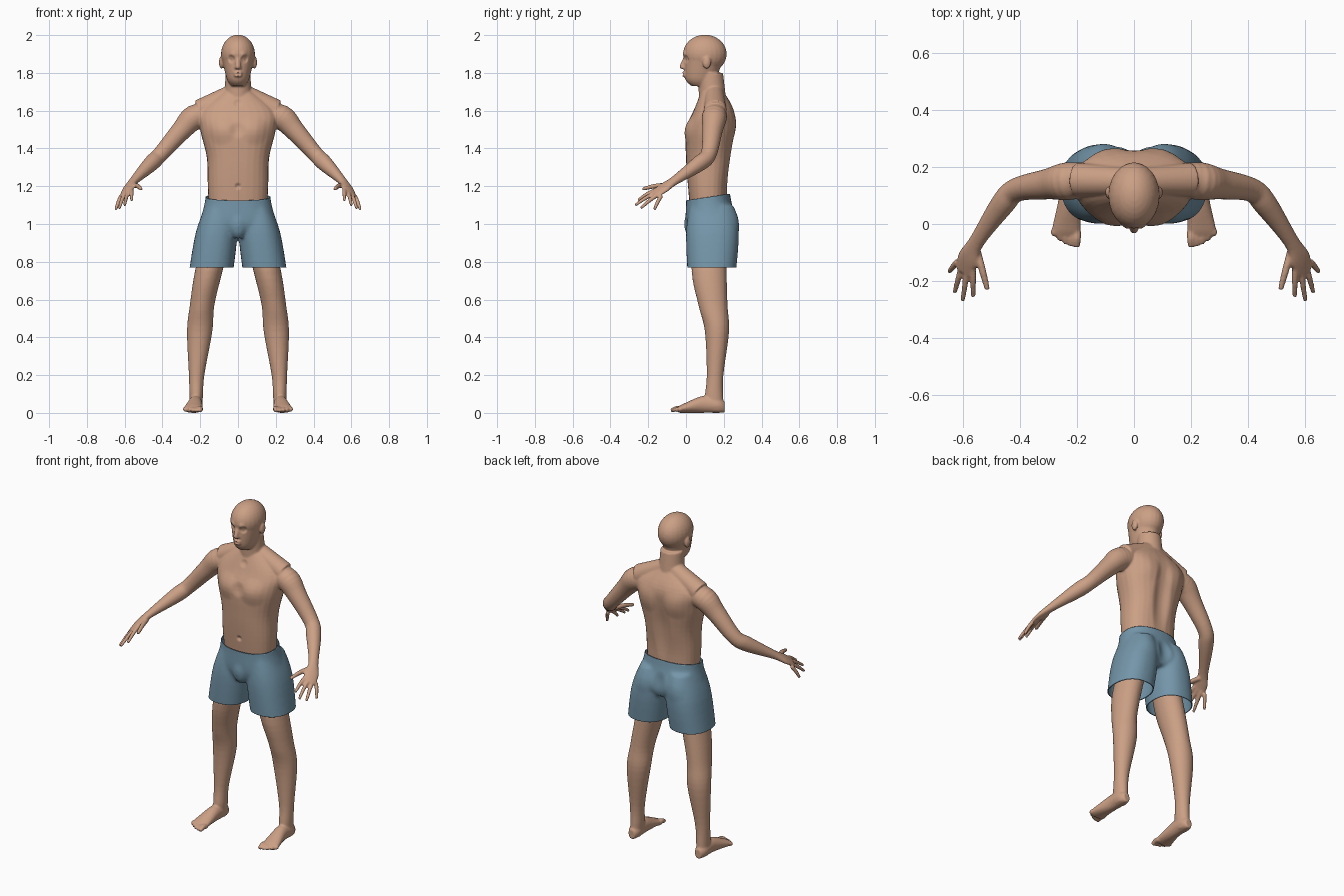
import bpy
import bmesh
import math
from mathutils import Matrix, Vector

old = bpy.data.objects.get("Cube")
if old:
    bpy.data.objects.remove(old, do_unlink=True)


def material(name, red, green, blue):
    mat = bpy.data.materials.new(name)
    mat.use_nodes = True
    mat.diffuse_color = (red, green, blue, 1)
    shader = mat.node_tree.nodes["Principled BSDF"]
    shader.inputs["Base Color"].default_value = mat.diffuse_color
    return mat


def oval(height, outer, front, back, inner=None):
    """Level section between its four limits; symmetric unless inner is given."""
    inner = -outer if inner is None else inner
    return ((inner + outer) / 2, (front + back) / 2, height,
            (outer - inner) / 2, (back - front) / 2)


def joint(x, y, z, radius, flat=1):
    """Round or flattened section of a limb."""
    return (x, y, z, radius, radius * flat)


def spline(before, start, end, after, t):
    """Catmull-Rom blend of two neighbouring sections."""
    result = []
    for a, b, c, d in zip(before, start, end, after):
        tangent_in, tangent_out = (c - a) / 2, (d - b) / 2
        bend = b - c
        result.append(b + t * (tangent_in + t * (
            -3 * bend - 2 * tangent_in - tangent_out
            + t * (2 * bend + tangent_in + tangent_out))))
    return result


def refine(sections, steps=5):
    rows = []
    last = len(sections) - 1
    for i in range(last):
        for k in range(steps):
            rows.append(spline(sections[max(i - 1, 0)], sections[i], sections[i + 1],
                               sections[min(i + 2, last)], k / steps))
    rows.append(sections[last])
    return rows


def loft(bm, *sections, side=(1, 0, 0), axis=None, squareness=2, mirror=False, count=28):
    """Skin smooth oval sections along a path or a fixed axis."""
    rows = refine(sections)
    for sign in (1, -1) if mirror else (1,):
        rings = []
        for i, (x, y, z, wide, deep) in enumerate(rows):
            ahead, behind = rows[min(i + 1, len(rows) - 1)], rows[max(i - 1, 0)]
            along = Vector(axis or Vector(ahead[:3]) - Vector(behind[:3])).normalized()
            across = Vector(side)
            across = (across - along * across.dot(along)).normalized()
            normal = along.cross(across)
            ring = []
            for k in range(count):
                angle = math.tau * k / count
                u, v = (math.copysign(abs(f) ** (2 / squareness), f)
                        for f in (math.cos(angle), math.sin(angle)))
                point = Vector((x, y, z)) + across * u * wide + normal * v * deep
                ring.append(bm.verts.new((point.x * sign, point.y, point.z)))
            rings.append(ring)
        for low, high in zip(rings, rings[1:]):
            for k in range(count):
                bm.faces.new((low[k - 1], low[k], high[k], high[k - 1]))
        bm.faces.new(rings[0])
        bm.faces.new(rings[-1])


def ball(bm, centre, size, mirror=False):
    for sign in (1, -1) if mirror else (1,):
        place = Matrix.Translation((centre[0] * sign, centre[1], centre[2]))
        bmesh.ops.create_uvsphere(bm, u_segments=24, v_segments=16, radius=1,
                                  matrix=place @ Matrix.Diagonal((*size, 1)))


def fuse(bm, name, mat, voxel, passes):
    """Merge overlapping volumes into one smooth surface."""
    bmesh.ops.recalc_face_normals(bm, faces=bm.faces)
    mesh = bpy.data.meshes.new(name)
    bm.to_mesh(mesh)
    bm.free()
    ob = bpy.data.objects.new(name, mesh)
    bpy.context.collection.objects.link(ob)
    remesh = ob.modifiers.new("merge", 'REMESH')
    remesh.mode, remesh.voxel_size = 'VOXEL', voxel
    graph = bpy.context.evaluated_depsgraph_get()
    ob.data = bpy.data.meshes.new_from_object(ob.evaluated_get(graph))
    ob.modifiers.clear()
    ob.data.materials.clear()
    ob.data.materials.append(mat)
    merged = bmesh.new()
    merged.from_mesh(ob.data)
    for _ in range(passes):
        bmesh.ops.smooth_vert(merged, verts=merged.verts, factor=0.5,
                              use_axis_x=True, use_axis_y=True, use_axis_z=True)
    return ob, merged


def sculpt(bm, x=0, y=0, z=0, reach=0, push=0, wide=1, tall=1):
    """Push the surface softly forward or back, alike on both sides."""
    for v in bm.verts:
        if abs(v.co.z - z) < reach * tall:
            offset = Vector(((abs(v.co.x) - x) / wide, v.co.y - y, (v.co.z - z) / tall))
            fall = 1 - (offset.length / reach) ** 2
            if fall > 0:
                v.co.y += push * fall * fall


def finish(ob, bm):
    for face in bm.faces:
        face.smooth = True
        face.material_index = 0
    bm.to_mesh(ob.data)
    bm.free()


skin = material("warm skin", red=.6, green=.35, blue=.235)
cloth = material("dusty blue cloth", red=.175, green=.305, blue=.4)
UP, FORWARD = (0, 0, 1), (0, -1, 0)

# Torso, neck and sloping shoulders
body = bmesh.new()
loft(body,
     oval(height=1, outer=.15, front=.03, back=.22),
     oval(height=1.2, outer=.16, front=.01, back=.22),
     oval(height=1.35, outer=.165, front=0, back=.24),
     oval(height=1.5, outer=.2, front=0, back=.26),
     oval(height=1.6, outer=.2, front=.04, back=.255),
     oval(height=1.7, outer=.08, front=.08, back=.2), axis=UP, squareness=2.4)
loft(body, joint(x=0, y=.145, z=1.6, radius=.075), joint(x=0, y=.13, z=1.8, radius=.066), axis=UP)
loft(body, joint(x=.03, y=.15, z=1.69, radius=.05), joint(x=.2, y=.155, z=1.6, radius=.06),
     side=FORWARD, mirror=True)

# Skull and jaw
ball(body, centre=(0, .1, 1.9), size=(.09, .116, .102))
loft(body,
     oval(height=1.73, outer=.035, front=.03, back=.13),
     oval(height=1.77, outer=.06, front=-.005, back=.16),
     oval(height=1.88, outer=.086, front=-.01, back=.2), axis=UP)

# Nose, lips and ears
loft(body, joint(x=0, y=0, z=1.89, radius=.01), joint(x=0, y=-.02, z=1.835, radius=.014),
     joint(x=0, y=-.01, z=1.82, radius=.015), axis=UP)
ball(body, centre=(.011, -.009, 1.828), size=(.009, .011, .008), mirror=True)
for lip in (1.8, 1.786):
    ball(body, centre=(0, -.008, lip), size=(.023, .013, .008))
ball(body, centre=(.088, .11, 1.855), size=(.013, .022, .034), mirror=True)

# Arms down to the flat palms
loft(body,
     joint(x=.14, y=.155, z=1.58, radius=.055),
     joint(x=.23, y=.15, z=1.565, radius=.067),
     joint(x=.3, y=.14, z=1.495, radius=.054),
     joint(x=.41, y=.12, z=1.37, radius=.042),
     joint(x=.46, y=.07, z=1.32, radius=.042),
     joint(x=.55, y=-.06, z=1.23, radius=.028, flat=.8),
     joint(x=.58, y=-.12, z=1.19, radius=.041, flat=.4),
     joint(x=.597, y=-.168, z=1.156, radius=.034, flat=.3), side=(2, 1, -1), mirror=True)


def digit(start, end, radius):
    """Tapered finger, thumb or toe with a slight arch."""
    middle = start.lerp(end, .5) + Vector((0, 0, radius / 2))
    loft(body, joint(*start, radius), joint(*middle, radius), joint(*end, radius * .75),
         mirror=True, count=14)


# Four fanned fingers and the thumb
first_knuckle, last_knuckle = Vector((.564, -.15, 1.185)), Vector((.618, -.13, 1.15))
first_tip, last_tip = Vector((.563, -.255, 1.125)), Vector((.648, -.168, 1.075))
for i in range(4):
    reach = Vector((.01, -.05, -.01)) * math.sin(math.pi * i / 3)
    digit(first_knuckle.lerp(last_knuckle, i / 3), first_tip.lerp(last_tip, i / 3) + reach, .011)
digit(Vector((.55, -.09, 1.205)), Vector((.513, -.23, 1.185)), .013)

# Legs
loft(body,
     oval(height=1, inner=.02, outer=.17, front=.04, back=.21),
     oval(height=.75, inner=.082, outer=.228, front=.03, back=.215),
     oval(height=.57, inner=.125, outer=.255, front=.066, back=.22),
     oval(height=.43, inner=.136, outer=.27, front=.1, back=.228),
     oval(height=.2, inner=.178, outer=.26, front=.11, back=.198),
     oval(height=.08, inner=.186, outer=.257, front=.1, back=.197),
     oval(height=.01, inner=.195, outer=.254, front=.12, back=.2), axis=UP, mirror=True)


def foot_section(x, y, height, radius):
    """Section resting on the floor."""
    return (x, y, height / 2, radius, height / 2)


# Feet and toes
loft(body,
     foot_section(x=.223, y=.205, height=.06, radius=.02),
     foot_section(x=.224, y=.17, height=.08, radius=.036),
     foot_section(x=.226, y=.09, height=.09, radius=.038),
     foot_section(x=.236, y=-.01, height=.05, radius=.05),
     foot_section(x=.237, y=-.04, height=.034, radius=.05), axis=FORWARD, mirror=True)
for i in range(5):
    across = .2 + i * .02
    digit(Vector((across, -.02, .018)), Vector((across, -.08 + i * i / 400, .011)),
          radius=.012 if i else .015)

body_object, bm = fuse(body, "body", skin, voxel=.005, passes=4)

# Eye sockets, eyes, brows, mouth and ear hollows
sculpt(bm, x=.035, z=1.874, reach=.026, push=.014)
sculpt(bm, x=.035, y=.007, z=1.873, reach=.016, push=-.008)
sculpt(bm, x=.03, y=-.008, z=1.897, reach=.024, push=-.006)
sculpt(bm, y=-.02, z=1.793, reach=.01, wide=2.5, push=.006)
sculpt(bm, x=.095, y=.108, z=1.86, reach=.015, push=.006)
# Chest, navel, throat, shoulder blades and spine
sculpt(bm, x=.09, z=1.5, reach=.09, push=-.012)
sculpt(bm, z=1.5, reach=.05, push=.008)
sculpt(bm, y=.01, z=1.2, reach=.02, push=.01)
sculpt(bm, y=.065, z=1.635, reach=.03, push=.008)
sculpt(bm, x=.1, y=.25, z=1.52, reach=.09, push=.01)
sculpt(bm, y=.24, z=1.38, reach=.07, tall=4, push=-.02)
finish(body_object, bm)

# Shorts: seat and flared legs, trimmed open at waist and hems
shorts = bmesh.new()
loft(shorts,
     oval(height=1.25, outer=.165, front=0, back=.22),
     oval(height=1.12, outer=.175, front=0, back=.24),
     oval(height=1, outer=.2, front=0, back=.27),
     oval(height=.94, outer=.15, front=.03, back=.24), axis=UP, squareness=2.3)
loft(shorts,
     oval(height=1.1, inner=.02, outer=.17, front=.02, back=.25),
     oval(height=.95, inner=.003, outer=.225, front=0, back=.28),
     oval(height=.7, inner=.032, outer=.267, front=.01, back=.26),
     axis=UP, squareness=2.3, mirror=True)
ball(shorts, centre=(0, .035, 1), size=(.05, .045, .08))
shorts_object, bm = fuse(shorts, "shorts", cloth, voxel=.008, passes=8)
sculpt(bm, y=.27, z=1.02, reach=.05, tall=2, push=-.015)
sculpt(bm, x=.1, y=.27, z=1.03, reach=.09, push=.008)
for point, outward in [((0, 0, 1.125), (0, -.15, 1)), ((0, 0, .77), (0, 0, -1))]:
    bmesh.ops.bisect_plane(bm, geom=[*bm.verts, *bm.edges, *bm.faces], plane_co=point,
                           plane_no=outward, clear_outer=True)
finish(shorts_object, bm)
fabric = shorts_object.modifiers.new("cloth thickness", 'SOLIDIFY')
fabric.thickness, fabric.offset = .005, -1
